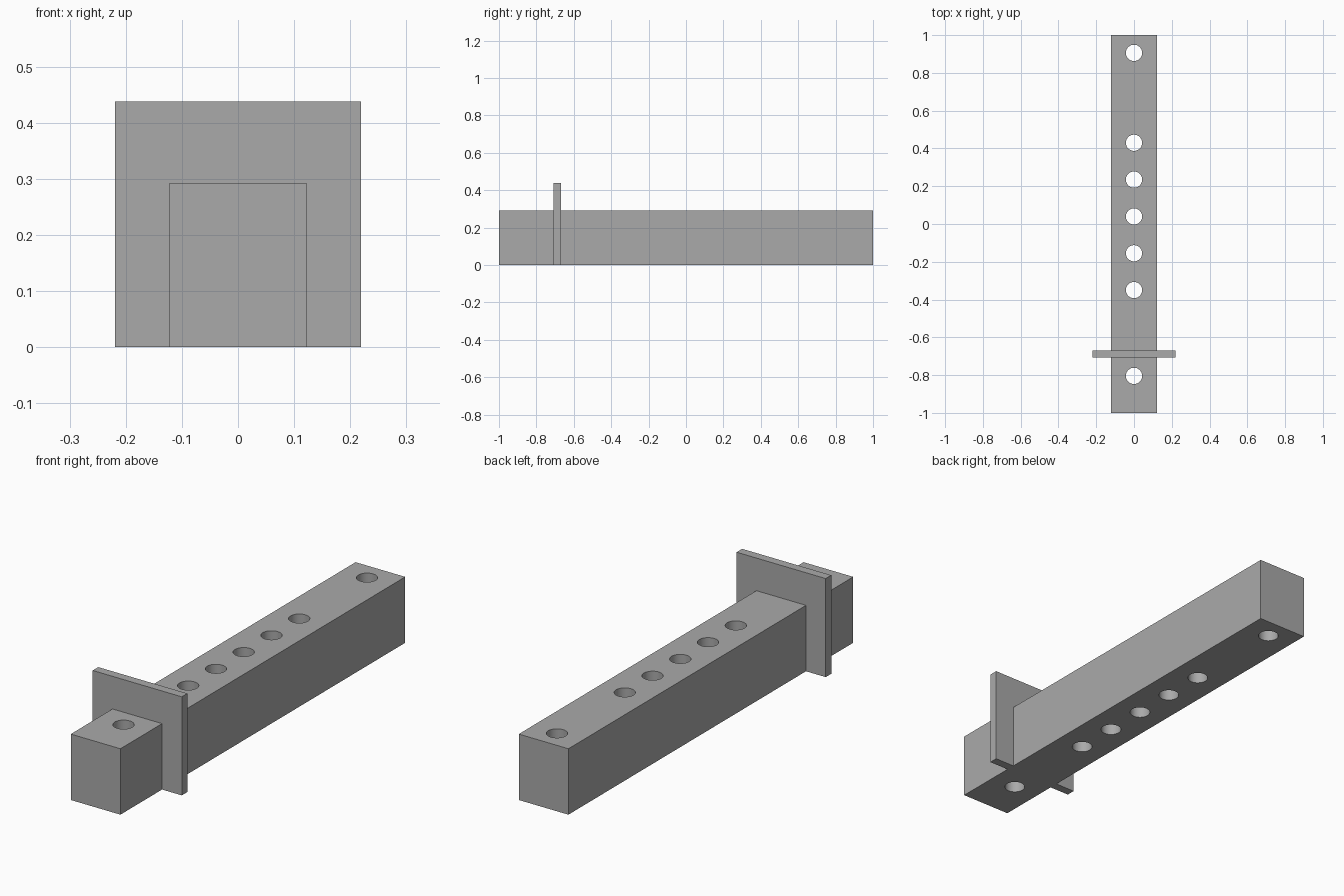
import bpy
import bmesh
import math
from mathutils import Matrix, Vector

default_cube = bpy.data.objects.get("Cube")
if default_cube:
    bpy.data.objects.remove(default_cube, do_unlink=True)

BAR_WIDTH, BAR_HEIGHT, BAR_LENGTH = 0.244, 0.293, 2.0
PLATE_SIZE, PLATE_THICKNESS, PLATE_Y = 0.438, 0.039, -0.688
HOLE_RADIUS = 0.043
HOLE_SPACING = 0.195
HOLES_Y = [-0.804, 0.906] + [0.04 + i * HOLE_SPACING for i in range(-2, 3)]

grey = bpy.data.materials.new("plain_grey")
grey.use_nodes = True
colour = (0.4, 0.4, 0.4, 1)
grey.diffuse_color = colour
grey.node_tree.nodes["Principled BSDF"].inputs["Base Color"].default_value = colour


def make_object(name, bm):
    mesh = bpy.data.meshes.new(name)
    bm.to_mesh(mesh)
    bm.free()
    mesh.materials.append(grey)
    obj = bpy.data.objects.new(name, mesh)
    bpy.context.collection.objects.link(obj)
    return obj


def make_box(name, size, y):
    """Box standing on the ground, centred on x = 0."""
    bm = bmesh.new()
    place = Matrix.Translation((0, y, size[2] / 2)) @ Matrix.Diagonal(Vector(size)).to_4x4()
    bmesh.ops.create_cube(bm, size=1, matrix=place)
    return make_object(name, bm)


# Bar and the square stop plate around it
bar = make_box("bar", (BAR_WIDTH, BAR_LENGTH, BAR_HEIGHT), 0)
make_box("stop_plate", (PLATE_SIZE, PLATE_THICKNESS, PLATE_SIZE), PLATE_Y)

# Pin holes drilled straight through the bar
bm = bmesh.new()
for y in HOLES_Y:
    bmesh.ops.create_cone(bm, cap_ends=True, segments=48, radius1=HOLE_RADIUS,
                          radius2=HOLE_RADIUS, depth=BAR_HEIGHT * 2,
                          matrix=Matrix.Translation((0, y, BAR_HEIGHT / 2)))
cutter = make_object("hole_cutter", bm)
cutter.hide_render = True

drill = bar.modifiers.new("pin_holes", "BOOLEAN")
drill.operation = "DIFFERENCE"
drill.solver = "EXACT"
drill.object = cutter

bpy.ops.object.select_all(action="DESELECT")
bar.select_set(True)
bpy.context.view_layer.objects.active = bar
bpy.ops.object.modifier_apply(modifier=drill.name)
bpy.data.objects.remove(cutter, do_unlink=True)
bpy.ops.object.shade_smooth_by_angle(angle=math.radians(30))
